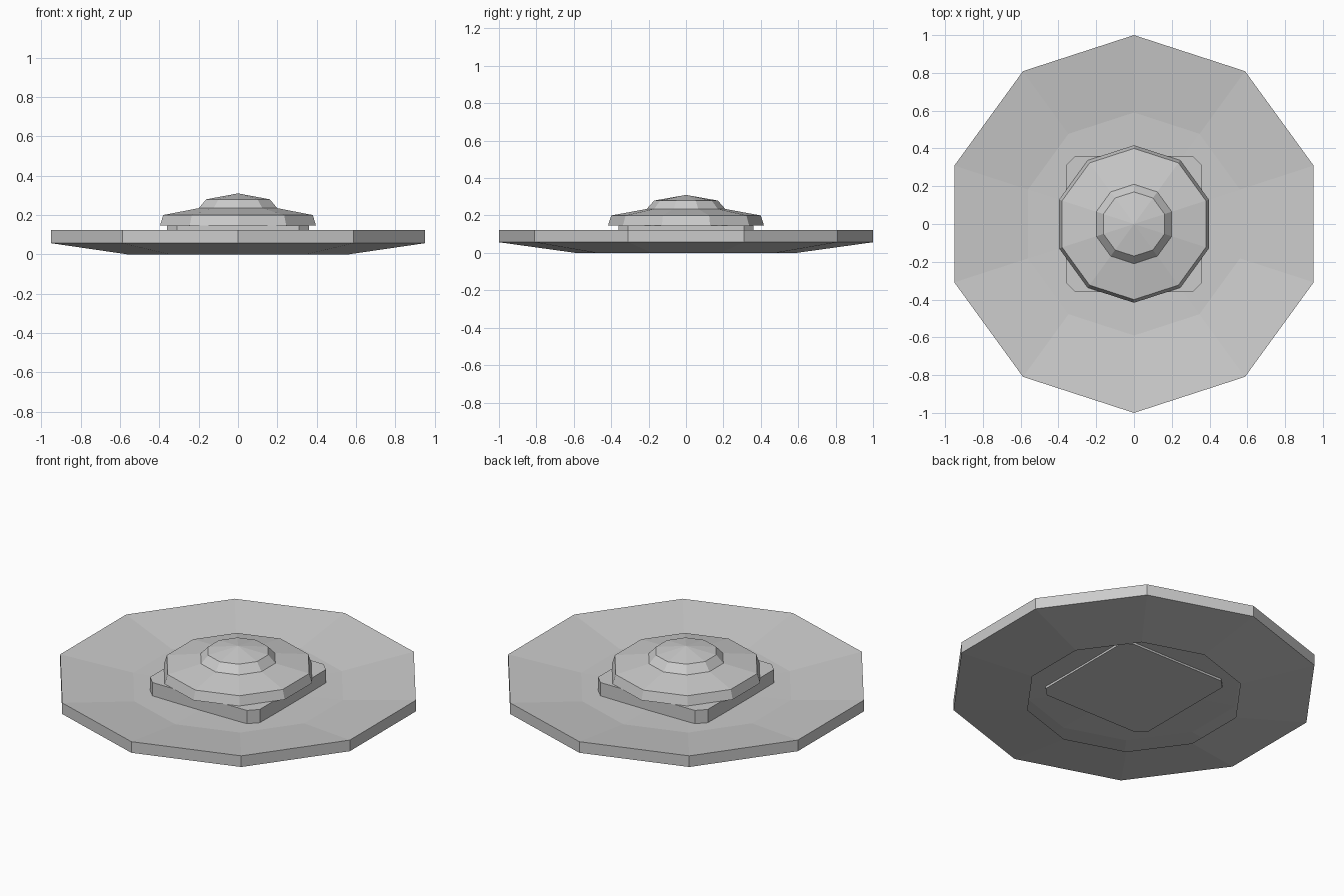
import bpy, bmesh
from math import cos, sin, pi

if "Cube" in bpy.data.objects:
    bpy.data.objects.remove(bpy.data.objects["Cube"])


def finish(bm, name):
    mesh = bpy.data.meshes.new(name)
    bm.to_mesh(mesh)
    bm.free()
    obj = bpy.data.objects.new(name, mesh)
    bpy.context.collection.objects.link(obj)
    return obj


def lathe(name, profile, sides=10, closed_base=True):
    """Flat-faced shape from (radius, z) rings, ending in an apex (radius 0)."""
    bm = bmesh.new()
    rings = []
    for r, z in profile:
        if r == 0:
            rings.append([bm.verts.new((0, 0, z))])
        else:
            angles = [pi / 2 + 2 * pi * i / sides for i in range(sides)]
            rings.append([bm.verts.new((r * cos(a), r * sin(a), z)) for a in angles])
    if closed_base:
        bm.faces.new(rings[0][::-1])
    for low, high in zip(rings, rings[1:]):
        for i in range(sides):
            j = (i + 1) % sides
            if len(high) == 1:
                bm.faces.new((low[i], low[j], high[0]))
            else:
                bm.faces.new((low[i], low[j], high[j], high[i]))
    return finish(bm, name)


def chamfered_block(name, half, cut, z0, z1):
    """Square block with cut vertical corners."""
    k = half - cut
    outline = [(half, -k), (half, k), (k, half), (-k, half),
               (-half, k), (-half, -k), (-k, -half), (k, -half)]
    bm = bmesh.new()
    face = bm.faces.new([bm.verts.new((x, y, z0)) for x, y in outline])
    ext = bmesh.ops.extrude_face_region(bm, geom=[face], use_keep_orig=True)
    top = [g for g in ext["geom"] if isinstance(g, bmesh.types.BMVert)]
    bmesh.ops.translate(bm, verts=top, vec=(0, 0, z1 - z0))
    bmesh.ops.recalc_face_normals(bm, faces=bm.faces)
    return finish(bm, name)


# Wide shallow dish with a raised rim, open in the middle underneath
lathe("dish", [(0.59, 0.0), (1.0, 0.057), (1.0, 0.123), (0.59, 0.07), (0, 0.06)],
      closed_base=False)

# Square mounting block set into the dish floor
chamfered_block("mounting_block", 0.36, 0.05, 0.055, 0.147)

# Stepped dome with a small pointed cap
lathe("dome", [(0.417, 0.146), (0.40, 0.20), (0.21, 0.235), (0.17, 0.28), (0, 0.31)])
